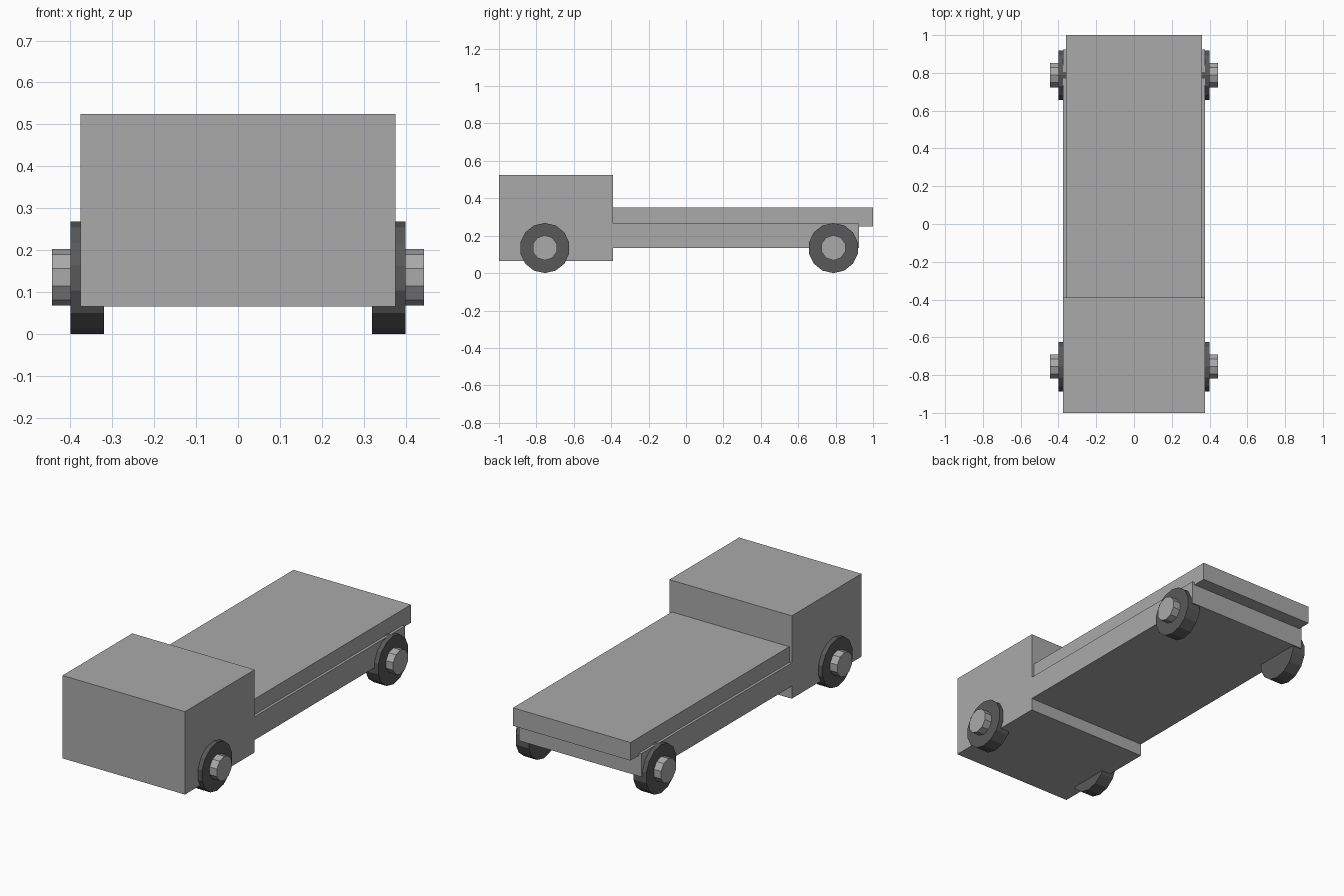
import bpy, bmesh, math
from mathutils import Vector

if "Cube" in bpy.data.objects:
    bpy.data.objects.remove(bpy.data.objects["Cube"])


def material(name, v):
    m = bpy.data.materials.new(name)
    m.diffuse_color = (v, v, v, 1)
    m.use_nodes = True
    m.node_tree.nodes["Principled BSDF"].inputs["Base Color"].default_value = m.diffuse_color
    return m


GREY = material("body grey", 0.40)
DARK = material("tyre dark grey", 0.10)


def finish(name, bm, mat):
    bmesh.ops.recalc_face_normals(bm, faces=bm.faces)
    me = bpy.data.meshes.new(name)
    bm.to_mesh(me)
    bm.free()
    me.materials.append(mat)
    ob = bpy.data.objects.new(name, me)
    bpy.context.collection.objects.link(ob)
    return ob


def box(name, half_x, y0, y1, z0, z1, mat):
    bm = bmesh.new()
    bmesh.ops.create_cube(bm, size=1)
    for v in bm.verts:
        v.co = Vector((v.co.x * 2 * half_x,
                       (y0 + y1) / 2 + v.co.y * (y1 - y0),
                       (z0 + z1) / 2 + v.co.z * (z1 - z0)))
    return finish(name, bm, mat)


def disc(name, x0, x1, y, z, r, sides, mat):
    # prism along x with a corner pointing straight up
    bm = bmesh.new()
    ring = [bm.verts.new((x0, y + r * math.sin(a), z + r * math.cos(a)))
            for a in (2 * math.pi * i / sides for i in range(sides))]
    face = bm.faces.new(ring)
    ext = bmesh.ops.extrude_face_region(bm, geom=[face], use_keep_orig=True)
    for v in ext["geom"]:
        if isinstance(v, bmesh.types.BMVert):
            v.co.x = x1
    return finish(name, bm, mat)


# cab, chassis and flat bed
box("cab", 0.375, -1.0, -0.39, 0.066, 0.525, GREY)
box("chassis", 0.375, -0.39, 0.925, 0.135, 0.264, GREY)
box("flat_bed", 0.36, -0.39, 1.0, 0.25, 0.35, GREY)

# wheels with protruding hubs
for end, y in (("front", -0.755), ("rear", 0.788)):
    for side, s in (("left", 1), ("right", -1)):
        disc(f"{end}_{side}_tyre", s * 0.32, s * 0.40, y, 0.134, 0.134, 14, DARK)
        disc(f"{end}_{side}_hub", s * 0.36, s * 0.444, y, 0.1355, 0.0675, 10, GREY)
